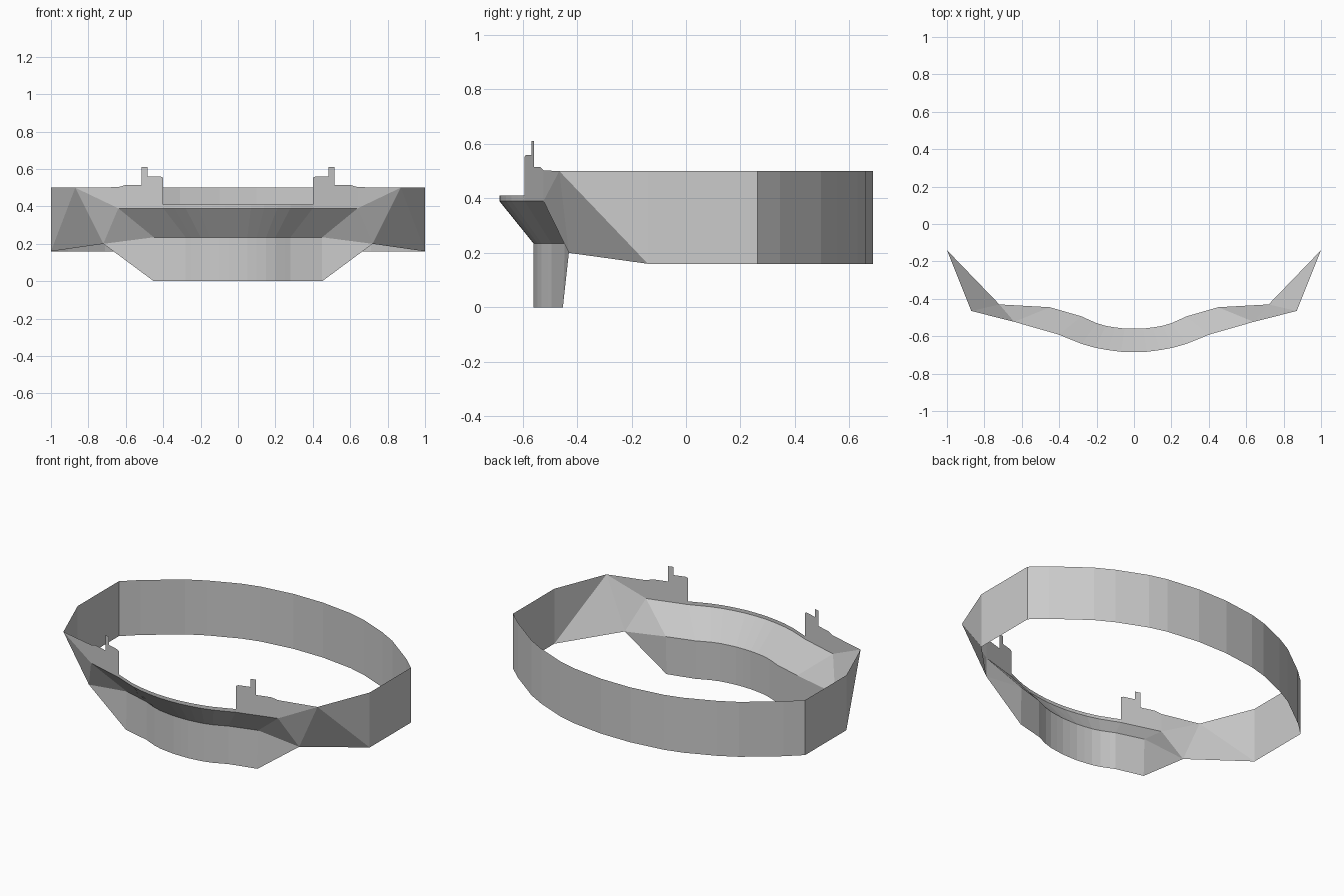
import bpy, bmesh

if "Cube" in bpy.data.objects:
    bpy.data.objects.remove(bpy.data.objects["Cube"])


def build_half(name, faces):
    """Make a mesh from the right-hand faces and mirror it across x = 0."""
    bm = bmesh.new()
    for pts in faces:
        bm.faces.new([bm.verts.new(p) for p in pts])
    bmesh.ops.remove_doubles(bm, verts=bm.verts, dist=0.0005)
    bmesh.ops.recalc_face_normals(bm, faces=bm.faces)
    mesh = bpy.data.meshes.new(name)
    bm.to_mesh(mesh)
    bm.free()
    ob = bpy.data.objects.new(name, mesh)
    bpy.context.collection.objects.link(ob)
    mod = ob.modifiers.new("mirror", 'MIRROR')
    mod.use_axis[0] = True
    mod.use_clip = True
    mod.merge_threshold = 0.0005
    return ob


def strip(a, b):
    """Quads between two rows of points."""
    return [(a[i], a[i + 1], b[i + 1], b[i]) for i in range(len(a) - 1)]


def row(path, z):
    return [(x, y, z) for x, y in path]


# Rear wrap-around band with straight sides
band = [(0, .687), (.1, .687), (.31, .66), (.42, .63), (.6, .555),
        (.71, .495), (.91, .345), (1, .263), (1, -.14)]
build_half("rear_band", strip(row(band, .16), row(band, .5)))

# Faceted front corner
side_top, side_low = (1, -.14, .5), (1, -.14, .16)
corner_top, corner_low = (.87, -.465, .5), (.72, -.43, .2)
brow, crease, foot = (.64, -.523, .39), (.45, -.445, .235), (.45, -.452, 0)
build_half("front_corner", [
    (side_top, side_low, corner_top),
    (side_low, corner_low, corner_top),
    (corner_top, corner_low, brow),
    (brow, corner_low, crease),
    (crease, corner_low, foot)])

# Bowed nose: thin lip, undercut slope and lower skirt
outer = [(0, -.685), (.07, -.683), (.14, -.674), (.21, -.661), (.28, -.641),
         (.34, -.617), (.4, -.592)]
inner = [(0, -.56), (.05, -.559), (.1, -.553), (.15, -.545), (.2, -.53),
         (.25, -.508), (.28, -.494)]
nose = strip(row(outer, .41), row(outer, .39))
nose += strip(row(outer, .39) + [brow], row(inner, .235) + [crease])
nose += strip(row(inner, .235) + [crease], row(inner, 0) + [foot])
build_half("front_nose", nose)

# Upright stepped tab panels on top of the brow
def panel_y(x):
    if x < .64:
        return -.592 + (x - .4) / .24 * .069
    return -.523 + (x - .64) / .23 * .058


def tab_column(x0, x1, z0, z1):
    low = .39
    return ((x0, panel_y(x0), low), (x1, panel_y(x1), low),
            (x1, panel_y(x1), z1), (x0, panel_y(x0), z0))


steps = [(.4, .414, .553, .56), (.414, .484, .56, .56), (.484, .516, .61, .61),
         (.516, .6, .515, .515), (.6, .64, .515, .503)]
tabs = [tab_column(*s) for s in steps]
tabs.append((brow, corner_top, (.64, panel_y(.64), .503)))
build_half("top_tab_panel", tabs)
